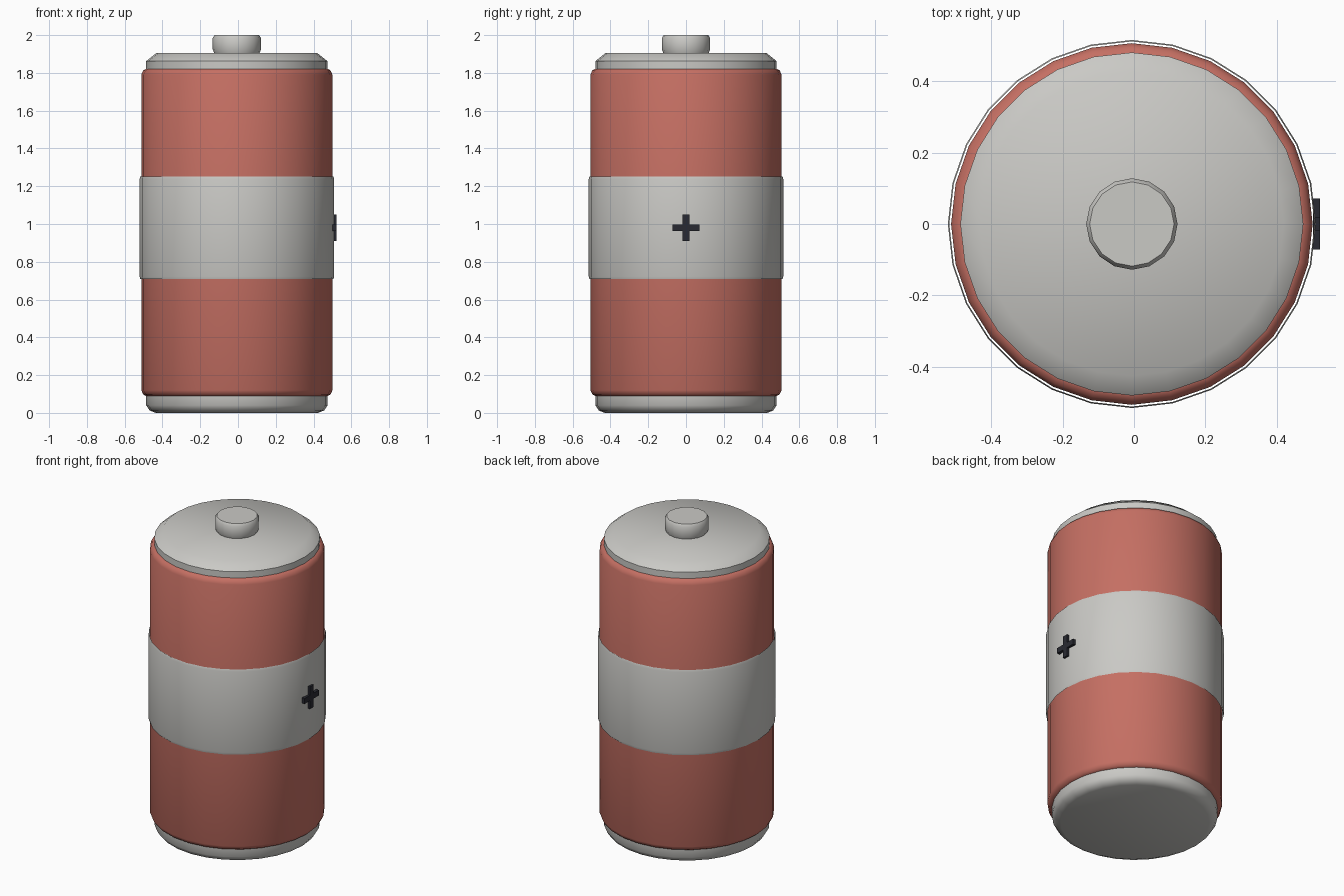
import bpy
import bmesh
from math import cos, sin, tau, radians

default = bpy.data.objects.get("Cube")
if default:
    bpy.data.objects.remove(default, do_unlink=True)

CENTRE_X = -0.006   # the plus sign sticks out on +x, so the cell sits slightly left


def material(name, rgb):
    mat = bpy.data.materials.new(name)
    mat.use_nodes = True
    color = (*rgb, 1.0)
    mat.diffuse_color = color
    mat.node_tree.nodes["Principled BSDF"].inputs["Base Color"].default_value = color
    return mat


red = material("red_wrap", (0.56, 0.16, 0.125))
grey = material("pale_grey", (0.59, 0.585, 0.56))
dark = material("dark_slate", (0.022, 0.023, 0.032))


def finish(name, bm, mat, angle=None):
    bmesh.ops.recalc_face_normals(bm, faces=bm.faces)
    mesh = bpy.data.meshes.new(name)
    bm.to_mesh(mesh)
    bm.free()
    mesh.materials.append(mat)
    obj = bpy.data.objects.new(name, mesh)
    bpy.context.collection.objects.link(obj)
    if angle:
        bpy.ops.object.select_all(action="DESELECT")
        obj.select_set(True)
        bpy.context.view_layer.objects.active = obj
        bpy.ops.object.shade_smooth_by_angle(angle=radians(angle))
    return obj


def lathe(name, profile, mat, sides=28, closed=True, angle=45):
    """Turn a (radius, height) profile around the cell's axis."""
    bm = bmesh.new()
    rings = [[bm.verts.new((CENTRE_X + r * cos(tau * i / sides), r * sin(tau * i / sides), z))
              for i in range(sides)] for r, z in profile]
    for low, high in zip(rings, rings[1:]):
        for i in range(sides):
            j = (i + 1) % sides
            bm.faces.new((low[i], low[j], high[j], high[i]))
    if closed:
        bm.faces.new(rings[0][::-1])
        bm.faces.new(rings[-1])
    return finish(name, bm, mat, angle)


# Red wrapped body with rounded rims
lathe("body", [(0.478, 0.088), (0.496, 0.098), (0.506, 0.12),
               (0.506, 1.79), (0.496, 1.813), (0.478, 1.823)], red)

# End caps
lathe("bottom_cap", [(0.43, 0), (0.462, 0.013), (0.48, 0.04), (0.48, 0.1)], grey)
lathe("top_cap", [(0.48, 1.8), (0.48, 1.862), (0.425, 1.906)], grey)

# Raised terminal button
lathe("terminal", [(0.118, 1.9), (0.128, 1.925), (0.128, 1.985), (0.118, 2.0)],
      grey, sides=16, angle=40)

# Loose label band, an open sleeve around the body
lathe("label_band", [(0.511, 0.708), (0.515, 0.722), (0.515, 1.238), (0.511, 1.252)],
      grey, closed=False)

# Plus sign: a square with its four sides extruded into arms
HALF, REACH, DEPTH = 0.0175, 0.071, 0.02
bm = bmesh.new()
bmesh.ops.create_cube(bm, size=1)
for v in bm.verts:
    v.co = (0.511 + v.co.x * DEPTH, v.co.y * 2 * HALF, 0.98 + v.co.z * 2 * HALF)
bm.normal_update()
for face in [f for f in bm.faces if abs(f.normal.x) < 0.5]:
    direction = face.normal.copy()
    arm = bmesh.ops.extrude_discrete_faces(bm, faces=[face])["faces"][0]
    bmesh.ops.translate(bm, verts=arm.verts, vec=direction * (REACH - HALF))
finish("plus_sign", bm, dark)
